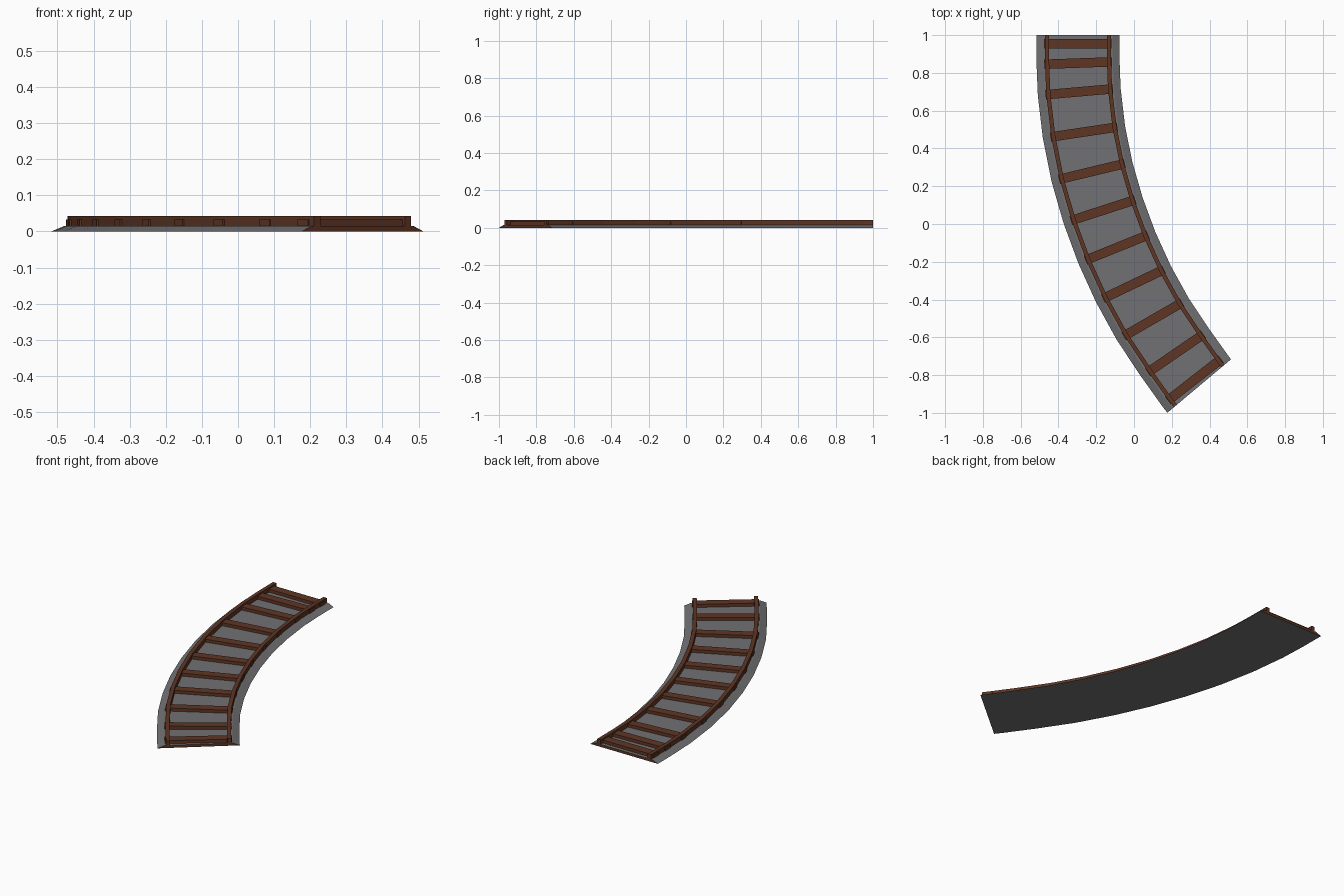
import bpy, bmesh, math

if "Cube" in bpy.data.objects:
    bpy.data.objects.remove(bpy.data.objects["Cube"])


def material(name, rgb):
    m = bpy.data.materials.new(name)
    m.diffuse_color = (*rgb, 1)
    m.use_nodes = True
    m.node_tree.nodes["Principled BSDF"].inputs["Base Color"].default_value = m.diffuse_color
    return m


gravel = material("gravel grey", (0.165, 0.165, 0.172))
brown = material("rust brown", (0.112, 0.036, 0.017))

# Centre line stations: x, y, heading in degrees away from -y
START = (-0.297, 1.0, 0)
STATIONS = [(-0.297, 0.955, 0), (-0.296, 0.852, 2), (-0.290, 0.700, 5),
            (-0.265, 0.487, 8.5), (-0.223, 0.278, 13.5), (-0.164, 0.073, 18),
            (-0.091, -0.125, 22), (-0.003, -0.318, 25.5), (0.100, -0.505, 30),
            (0.220, -0.685, 34.5), (0.320, -0.825, 38)]
END = (0.345, -0.858, 40)
PATH = [START] + STATIONS + [END]


def place(station, d, along=0.0):
    x, y, deg = station
    a = math.radians(deg)
    return (x + d * math.cos(a) + along * math.sin(a),
            y + d * math.sin(a) - along * math.cos(a))


def sweep(name, profile, mats, cap_index=0):
    """Sweep a closed (offset, height) profile along the track."""
    bm = bmesh.new()
    rings = [[bm.verts.new((*place(s, d), z)) for d, z in profile] for s in PATH]
    n = len(profile)
    for r0, r1 in zip(rings, rings[1:]):
        for i in range(n):
            j = (i + 1) % n
            bm.faces.new((r0[i], r0[j], r1[j], r1[i]))
    for r in (rings[0], rings[-1]):
        bm.faces.new(r).material_index = cap_index
    finish(name, bm, mats)


def finish(name, bm, mats):
    bmesh.ops.recalc_face_normals(bm, faces=bm.faces)
    me = bpy.data.meshes.new(name)
    bm.to_mesh(me)
    bm.free()
    for m in mats:
        me.materials.append(m)
    bpy.context.collection.objects.link(bpy.data.objects.new(name, me))


# Gravel bed with sloped shoulders and brown end faces
sweep("gravel_bed", [(-0.22, 0), (0.22, 0), (0.184, 0.015), (-0.184, 0.015)],
      [gravel, brown], 1)

# Two rails
for side, name in ((-1, "outer_rail"), (1, "inner_rail")):
    c = side * 0.164
    sweep(name, [(c - 0.011, 0.014), (c + 0.011, 0.014),
                 (c + 0.011, 0.042), (c - 0.011, 0.042)], [brown])

# Sleepers
for k, s in enumerate(STATIONS):
    bm = bmesh.new()
    bmesh.ops.create_cube(bm, size=1)
    for v in bm.verts:
        x, y = place(s, v.co.x * 0.358, v.co.y * 0.05)
        v.co = (x, y, 0.0225 + v.co.z * 0.021)
    finish(f"sleeper_{k + 1}", bm, [brown])
